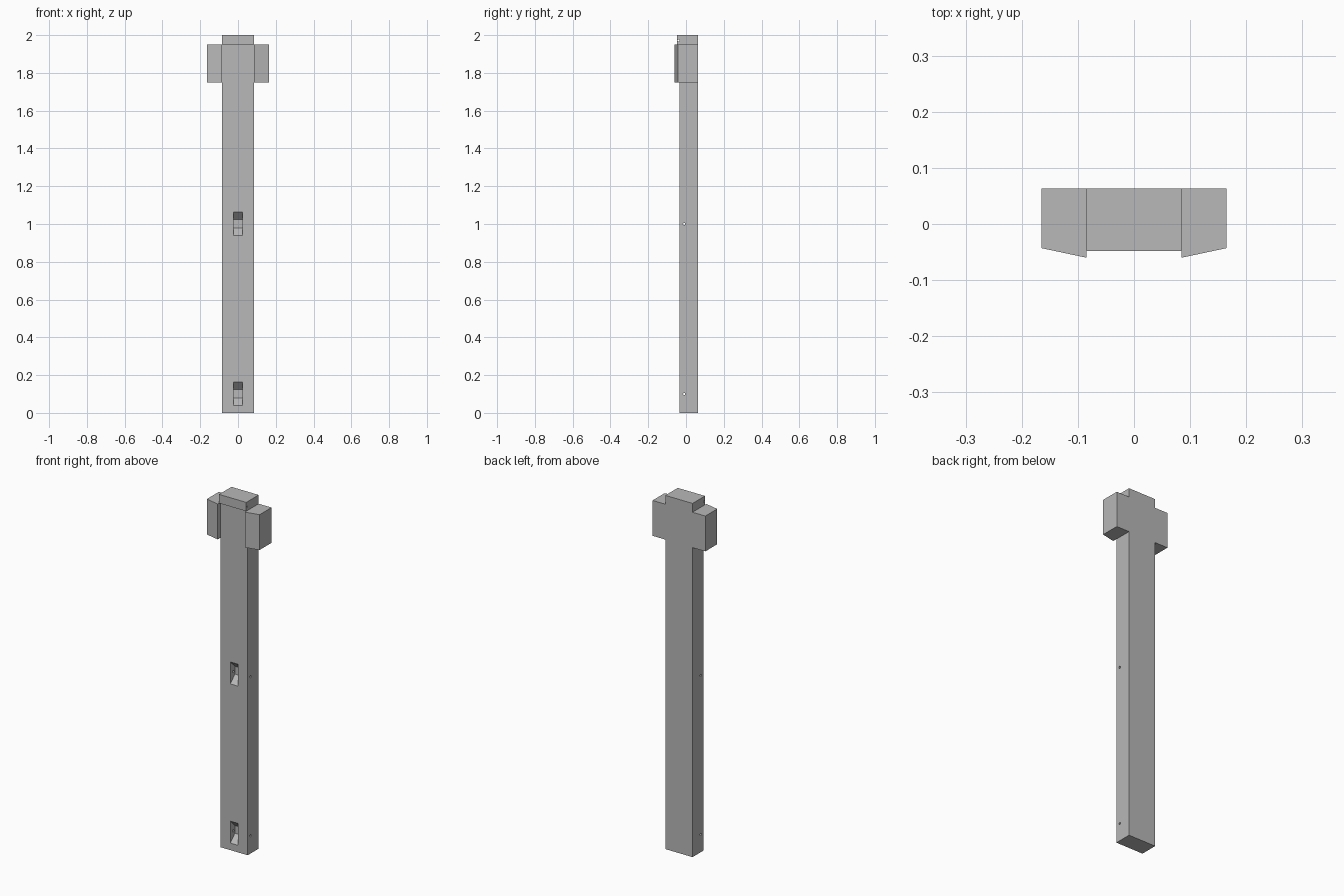
import bpy
import bmesh
from mathutils import Vector

cube = bpy.data.objects.get("Cube")
if cube:
    bpy.data.objects.remove(cube, do_unlink=True)

grey = bpy.data.materials.new("mid grey")
grey.use_nodes = True
grey.diffuse_color = (0.48, 0.48, 0.48, 1)
grey.node_tree.nodes["Principled BSDF"].inputs["Base Color"].default_value = (0.48, 0.48, 0.48, 1)

HALF, FRONT, BACK = 0.085, -0.035, 0.063


def prism(name, points, sweep):
    """Extrude a flat outline along a vector."""
    bm = bmesh.new()
    face = bm.faces.new([bm.verts.new(p) for p in points])
    new = bmesh.ops.extrude_face_region(bm, geom=[face])["geom"]
    verts = [v for v in new if isinstance(v, bmesh.types.BMVert)]
    bmesh.ops.translate(bm, verts=verts, vec=Vector(sweep))
    bmesh.ops.recalc_face_normals(bm, faces=bm.faces)
    mesh = bpy.data.meshes.new(name)
    bm.to_mesh(mesh)
    bm.free()
    mesh.materials.append(grey)
    obj = bpy.data.objects.new(name, mesh)
    bpy.context.collection.objects.link(obj)
    return obj


def side_prism(name, half, profile):
    return prism(name, [(-half, y, z) for y, z in profile], (2 * half, 0, 0))


def combine(target, tool, operation):
    mod = target.modifiers.new(operation.lower(), "BOOLEAN")
    mod.operation, mod.solver, mod.object = operation, "EXACT", tool
    bpy.context.view_layer.objects.active = target
    bpy.ops.object.modifier_apply(modifier=mod.name)
    bpy.data.objects.remove(tool, do_unlink=True)


def pin_hole(y, z, radius):
    bpy.ops.mesh.primitive_cylinder_add(vertices=16, radius=radius, depth=0.5,
                                        location=(0, y, z), rotation=(0, 1.570796, 0))
    pin = bpy.context.object
    pin.data.materials.append(grey)
    combine(post, pin, "DIFFERENCE")


# Post with an overhanging lip at the top
post = side_prism("post", HALF, [(BACK, 0), (BACK, 2), (-0.048, 2), (-0.048, 1.95),
                                 (FRONT, 1.95), (FRONT, 0)])

# Side blocks with slanted fronts
for s in (-1, 1):
    outline = [(s * HALF, BACK), (s * 0.165, BACK), (s * 0.165, -0.043), (s * HALF, -0.06)]
    wing = prism("side_block", [(x, y, 1.75) for x, y in outline], (0, 0, 0.2))
    combine(post, wing, "UNION")

# Front pockets with sloped floor and ceiling, crossed by pin holes
for z in (0.1, 1.0):
    pocket = side_prism("pocket_cutter", 0.023, [
        (-0.08, z + 0.064), (FRONT, z + 0.064), (0.005, z + 0.024),
        (0.005, z - 0.02), (FRONT, z - 0.06), (-0.08, z - 0.06)])
    combine(post, pocket, "DIFFERENCE")
    pin_hole(-0.01, z, 0.006)

# Small hole through the lip
pin_hole(-0.04, 1.972, 0.005)
